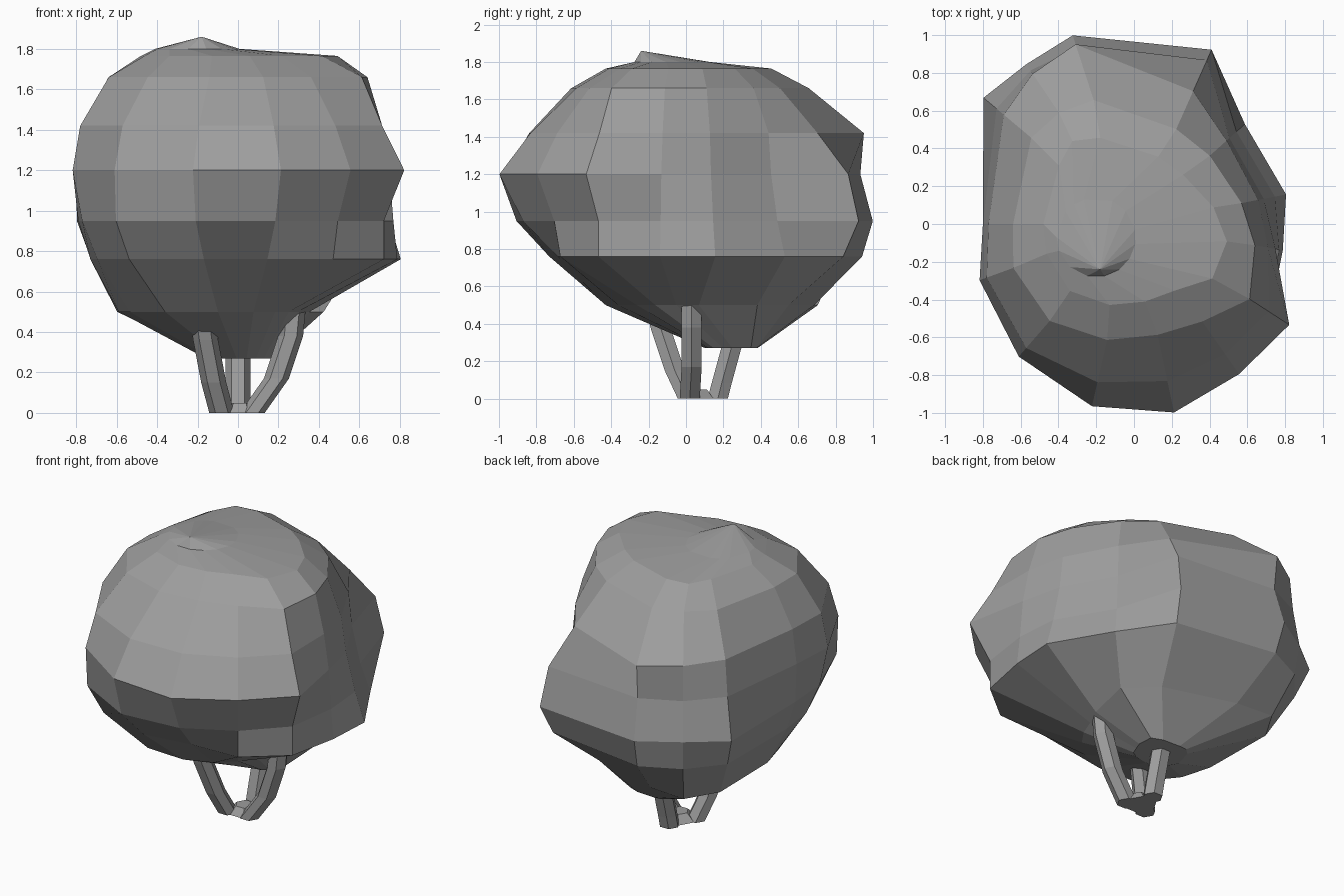
import bpy, bmesh
from math import cos, sin, radians
from mathutils import Vector

if "Cube" in bpy.data.objects:
    bpy.data.objects.remove(bpy.data.objects["Cube"])

# One plain mid-grey for every part
grey = bpy.data.materials.new("mid_grey")
grey.diffuse_color = (0.34, 0.34, 0.34, 1)
grey.use_nodes = True
grey.node_tree.nodes["Principled BSDF"].inputs["Base Color"].default_value = grey.diffuse_color


def loft(name, rings, apex=None):
    """Join rings of equal length into a closed, flat-shaded skin."""
    bm = bmesh.new()
    loops = [[bm.verts.new(p) for p in ring] for ring in rings]
    n = len(loops[0])
    for a, b in zip(loops, loops[1:]):
        for i in range(n):
            j = (i + 1) % n
            bm.faces.new((a[i], a[j], b[j], b[i]))
    bm.faces.new(loops[0][::-1])
    if apex:
        tip = bm.verts.new(apex)
        for i in range(n):
            bm.faces.new((loops[-1][i], loops[-1][(i + 1) % n], tip))
    else:
        bm.faces.new(loops[-1])
    bmesh.ops.recalc_face_normals(bm, faces=bm.faces)
    mesh = bpy.data.meshes.new(name)
    bm.to_mesh(mesh)
    bm.free()
    mesh.materials.append(grey)
    obj = bpy.data.objects.new(name, mesh)
    bpy.context.collection.objects.link(obj)
    return obj


def ring(centre, angles, radii):
    return [Vector(centre) + r * Vector((cos(radians(a)), sin(radians(a)), 0))
            for a, r in zip(angles, radii)]


# Leafy crown: lumpy horizontal slices, one radius per ridge direction
ridges = (11, 42, 66, 108, 124, 140, 180, 200, 229, 257, 282, 305, 327, 350)
slices = [
    ((.02, .22, .27), (.15, .19, .17, .17, .19, .19, .18, .16, .14, .12, .11, .12, .13, .13)),
    ((0, 0, .50), (.36, .57, .60, .72, .85, .78, .59, .57, .55, .44, .37, .32, .30, .30)),
    ((0, 0, .76), (.82, .79, .92, .99, .99, .95, .73, .74, .82, .75, .70, .82, .86, .80)),
    ((0, 0, .95), (.76, .73, 1.01, 1.05, 1.02, 1.04, .79, .82, .92, .93, .89, .86, .86, .78)),
    ((0, 0, 1.20), (.70, .68, .95, .98, .98, .95, .80, .87, .93, .99, 1.02, .97, .98, .76)),
    ((0, 0, 1.42), (.67, .66, .77, 1.0, .96, .90, .77, .83, .87, .86, .85, .84, .85, .72)),
    ((0, 0, 1.66), (.58, .54, .55, .69, .71, .71, .64, .68, .68, .63, .60, .63, .73, .65)),
    ((-.03, 0, 1.765), (.46, .39, .39, .48, .53, .48, .45, .46, .47, .44, .42, .43, .53, .53)),
    ((-.2, -.07, 1.80), [.21] * 14),
]
loft("bush_crown", [ring(c, ridges, r) for c, r in slices], apex=(-.18, -.24, 1.86))

# Three bent six-sided stems meeting at the ground
hexagon = range(0, 360, 60)
stems = {
    "left_stem": [(-.08, .01, 0), (-.12, -.06, .15), (-.16, -.13, .36), (-.17, -.15, .43)],
    "right_stem": [(.07, .02, 0), (.19, .03, .17), (.26, .03, .38), (.275, .03, .54)],
    "back_stem": [(0, .17, 0), (0, .19, .08), (0, .25, .30)],
}
for name, path in stems.items():
    loft(name, [ring(p, hexagon, [.062] * 6) for p in path])

# Small root knot where the stems join
loft("root_knot", [ring((0, .06, 0), hexagon, [.1] * 6),
                   ring((.01, .06, .05), hexagon, [.06] * 6)])
